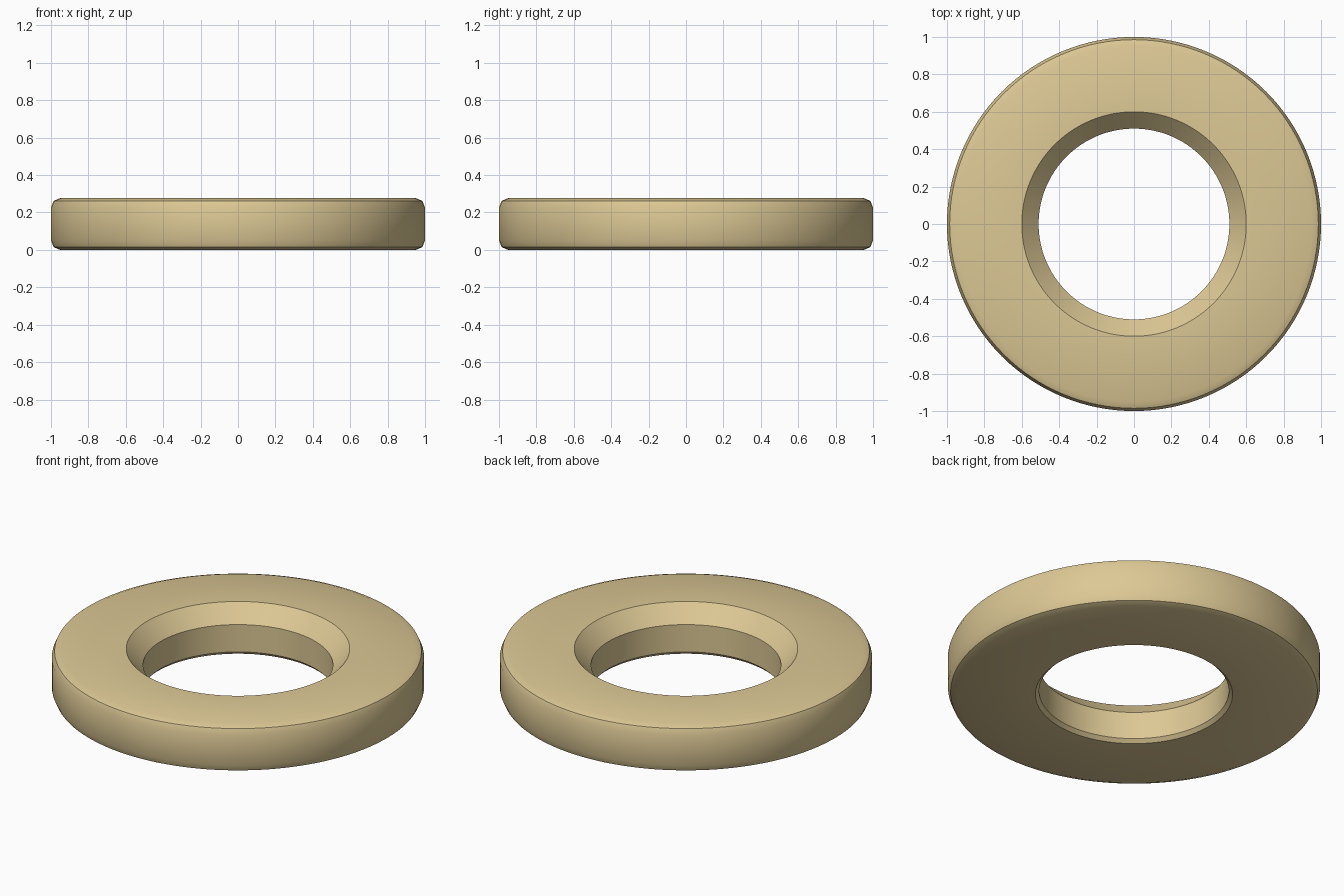
import bpy, bmesh
from math import cos, sin, pi

if "Cube" in bpy.data.objects:
    bpy.data.objects.remove(bpy.data.objects["Cube"])

R, H, FILLET = 1.0, 0.277, 0.05
SEGMENTS = 128


def corner(cx, cz, start):
    """Two-step rounded outer corner, a quarter turn from the start angle."""
    return [(cx + FILLET * cos(start + i * pi / 4),
             cz + FILLET * sin(start + i * pi / 4)) for i in range(3)]


# Cross-section (radius, height): chamfered bore, rounded outer rim
profile = [(0.51, H - 0.095), (0.51, 0.02), (0.53, 0.0)]
profile += corner(R - FILLET, FILLET, -pi / 2)
profile += corner(R - FILLET, H - FILLET, 0)
profile += [(0.60, H)]

# Spin the cross-section around z
bm = bmesh.new()
rings = []
for s in range(SEGMENTS):
    a = 2 * pi * s / SEGMENTS
    rings.append([bm.verts.new((r * cos(a), r * sin(a), z)) for r, z in profile])
n = len(profile)
for s in range(SEGMENTS):
    p, q = rings[s], rings[(s + 1) % SEGMENTS]
    for i in range(n):
        j = (i + 1) % n
        bm.faces.new((p[i], q[i], q[j], p[j]))
bmesh.ops.recalc_face_normals(bm, faces=bm.faces)

mesh = bpy.data.meshes.new("washer_ring")
bm.to_mesh(mesh)
bm.free()
ring = bpy.data.objects.new("washer_ring", mesh)
bpy.context.collection.objects.link(ring)

# Pale brass colour
mat = bpy.data.materials.new("pale_brass")
mat.diffuse_color = (0.72, 0.58, 0.30, 1)
mat.use_nodes = True
mat.node_tree.nodes["Principled BSDF"].inputs["Base Color"].default_value = mat.diffuse_color
mesh.materials.append(mat)

# Smooth round surfaces, crisp chamfer edges
bpy.context.view_layer.objects.active = ring
ring.select_set(True)
bpy.ops.object.shade_smooth_by_angle(angle=pi / 6)
